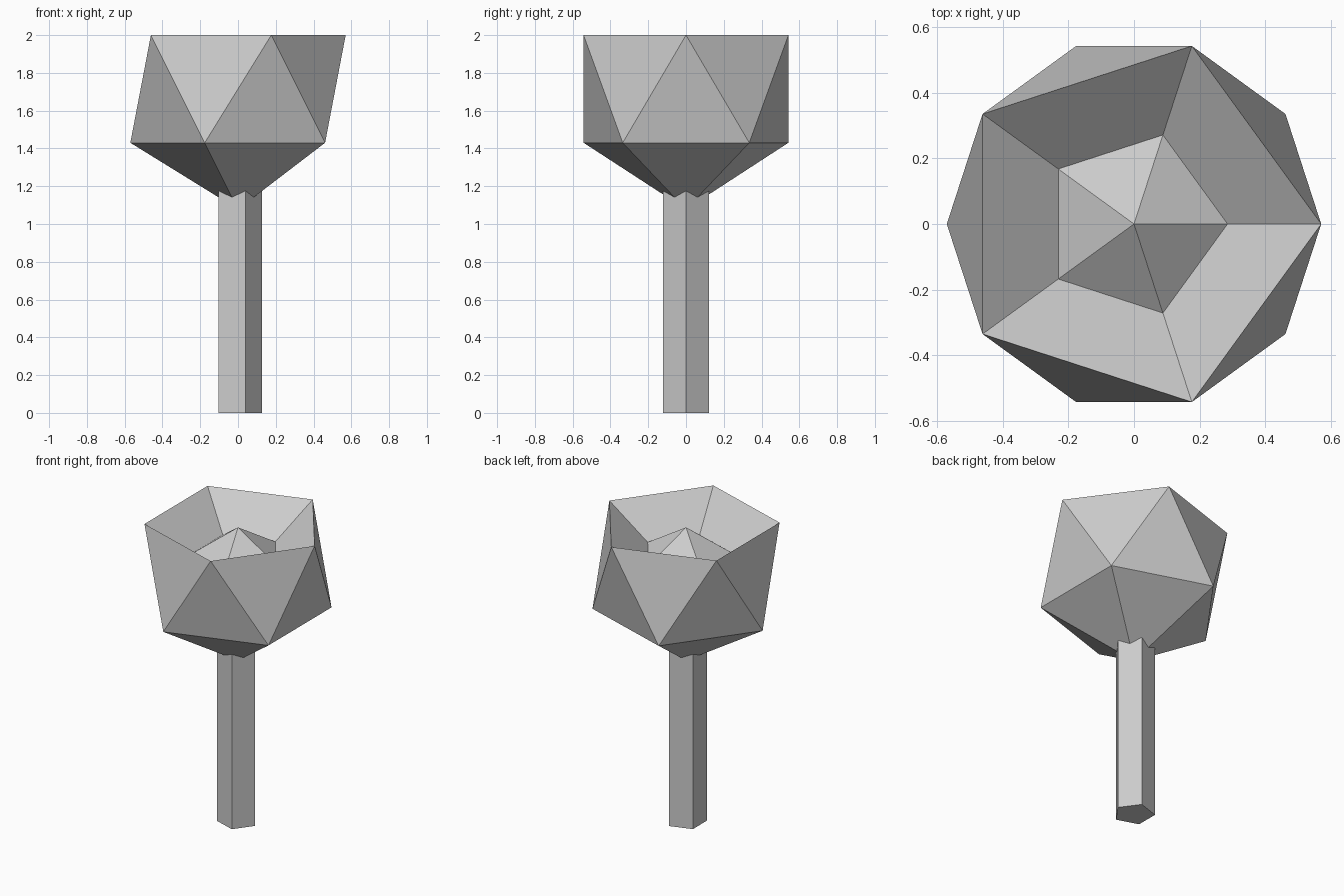
import bpy
import bmesh
from math import sin, cos, pi, sqrt

cube = bpy.data.objects.get("Cube")
if cube:
    bpy.data.objects.remove(cube, do_unlink=True)

SIDES = 5
RING = 0.57            # radius of the two icosahedron rings, also their spacing
RIM_Z = 2.0
TIP = RING * (sqrt(5) - 1) / 2   # height of an icosahedron cap
SINK = 0.38            # how far the inset cap is pushed down

grey = bpy.data.materials.new("plain grey")
grey.use_nodes = True
colour = (0.6, 0.6, 0.6, 1)
grey.diffuse_color = colour
grey.node_tree.nodes["Principled BSDF"].inputs["Base Color"].default_value = colour


def ring(bm, radius, z, turn=0.0):
    return [bm.verts.new((radius * cos(2 * pi * (i + turn) / SIDES),
                          radius * sin(2 * pi * (i + turn) / SIDES), z))
            for i in range(SIDES)]


def finish(bm, name):
    bmesh.ops.recalc_face_normals(bm, faces=bm.faces)
    mesh = bpy.data.meshes.new(name)
    bm.to_mesh(mesh)
    bm.free()
    mesh.materials.append(grey)
    obj = bpy.data.objects.new(name, mesh)
    bpy.context.collection.objects.link(obj)


# Head: icosahedron whose top cap is inset and sunk into a bowl
bm = bmesh.new()
tip = bm.verts.new((0, 0, RIM_Z - RING - TIP))
lower = ring(bm, RING, RIM_Z - RING, 0.5)
rim = ring(bm, RING, RIM_Z)
inner = ring(bm, RING / 2, RIM_Z + TIP / 2 - SINK)
peak = bm.verts.new((0, 0, RIM_Z + TIP - SINK))
for i in range(SIDES):
    j = (i + 1) % SIDES
    bm.faces.new((tip, lower[j], lower[i]))
    bm.faces.new((rim[i], lower[i], rim[j]))
    bm.faces.new((lower[i], lower[j], rim[j]))
    bm.faces.new((rim[i], rim[j], inner[j], inner[i]))
    bm.faces.new((inner[i], inner[j], peak))
finish(bm, "head")

# Handle: five-sided post running up into the head
bm = bmesh.new()
foot = ring(bm, 0.128, 0)
top = ring(bm, 0.128, 1.25)
bm.faces.new(foot[::-1])
bm.faces.new(top)
for i in range(SIDES):
    j = (i + 1) % SIDES
    bm.faces.new((foot[i], foot[j], top[j], top[i]))
finish(bm, "handle")
